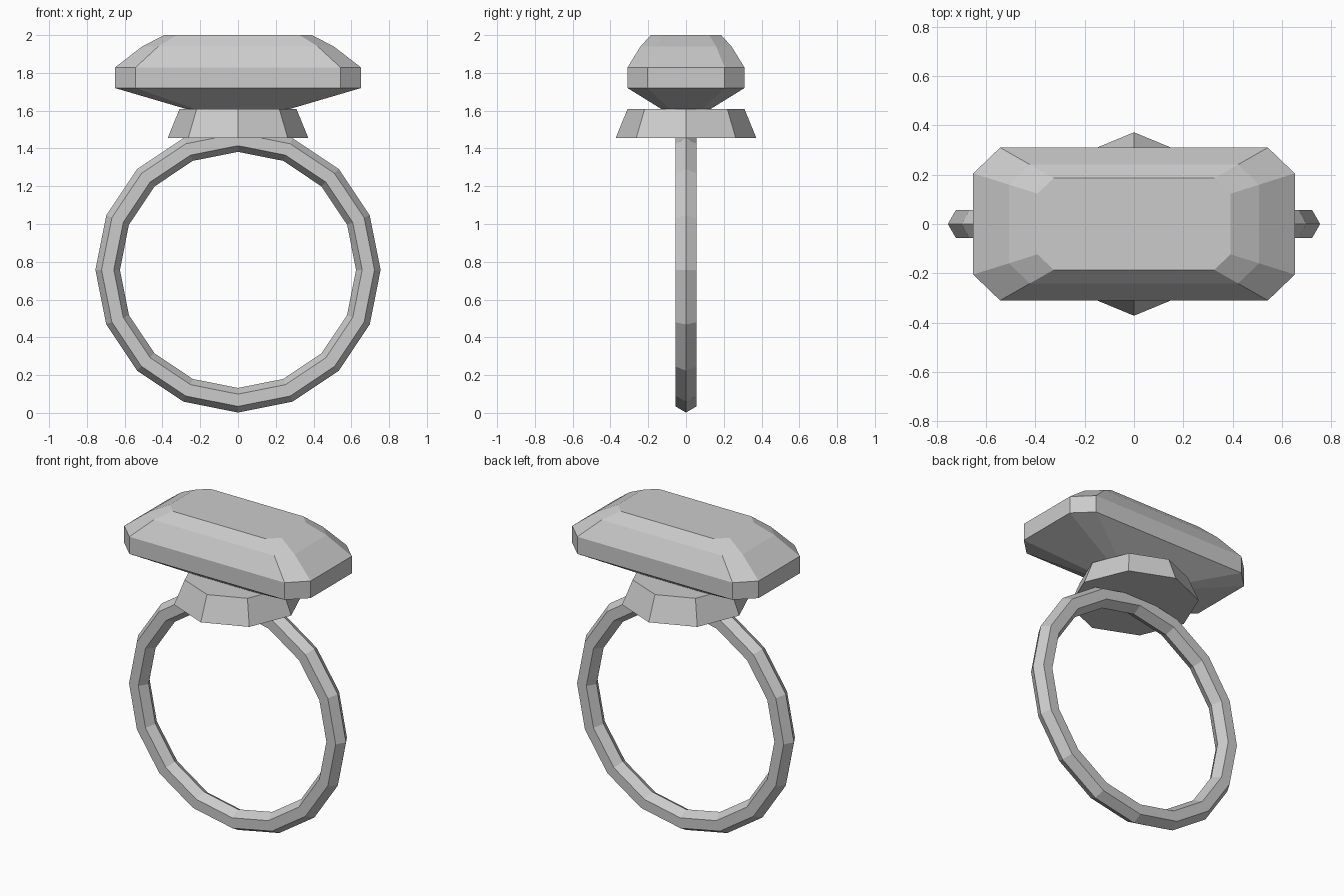
import bpy
import bmesh
from math import cos, sin, pi

default_cube = bpy.data.objects.get("Cube")
if default_cube:
    bpy.data.objects.remove(default_cube, do_unlink=True)

metal = bpy.data.materials.new("plain_grey")
grey = (0.6, 0.6, 0.6, 1.0)
metal.diffuse_color = grey
metal.use_nodes = True
metal.node_tree.nodes["Principled BSDF"].inputs["Base Color"].default_value = grey


def loft(name, sections, closed=False):
    """Bridge equal-length loops; cap both ends unless the loops form a circle."""
    bm = bmesh.new()
    loops = [[bm.verts.new(p) for p in s] for s in sections]
    pairs = list(zip(loops, loops[1:]))
    if closed:
        pairs.append((loops[-1], loops[0]))
    else:
        bm.faces.new(loops[0])
        bm.faces.new(loops[-1])
    for a, b in pairs:
        for i in range(len(a)):
            j = (i + 1) % len(a)
            bm.faces.new((a[i], a[j], b[j], b[i]))
    bmesh.ops.recalc_face_normals(bm, faces=bm.faces)
    mesh = bpy.data.meshes.new(name)
    bm.to_mesh(mesh)
    bm.free()
    mesh.materials.append(metal)
    obj = bpy.data.objects.new(name, mesh)
    bpy.context.collection.objects.link(obj)
    return obj


def circle(radius, sides):
    return [(radius * cos(2 * pi * i / sides), radius * sin(2 * pi * i / sides))
            for i in range(sides)]


# Band: hexagonal section swept around sixteen steps
major, minor, centre = 0.69, 0.065, 0.757
sections = []
for c, s in circle(1, 16):
    sections.append([((major + r) * c, y, centre + (major + r) * s)
                     for r, y in circle(minor, 6)])
loft("band", sections, closed=True)

# Setting: eight-sided tapered collar
loft("setting", [[(x, y, z) for x, y in circle(r, 8)]
                 for r, z in ((0.372, 1.456), (0.31, 1.608))])

# Gem: long octagon with cut corners, scaled at each level
corner = [(0.652, 0.205), (0.543, 0.31)]
quarter_turn = [(-x, y) for x, y in reversed(corner)]
outline = corner + quarter_turn
outline += [(-x, -y) for x, y in outline]
levels = [(0.02, 1.532), (1, 1.72), (1, 1.828), (0.778, 1.94), (0.6, 2.0)]
loft("gem", [[(x * k, y * k, z) for x, y in outline] for k, z in levels])
